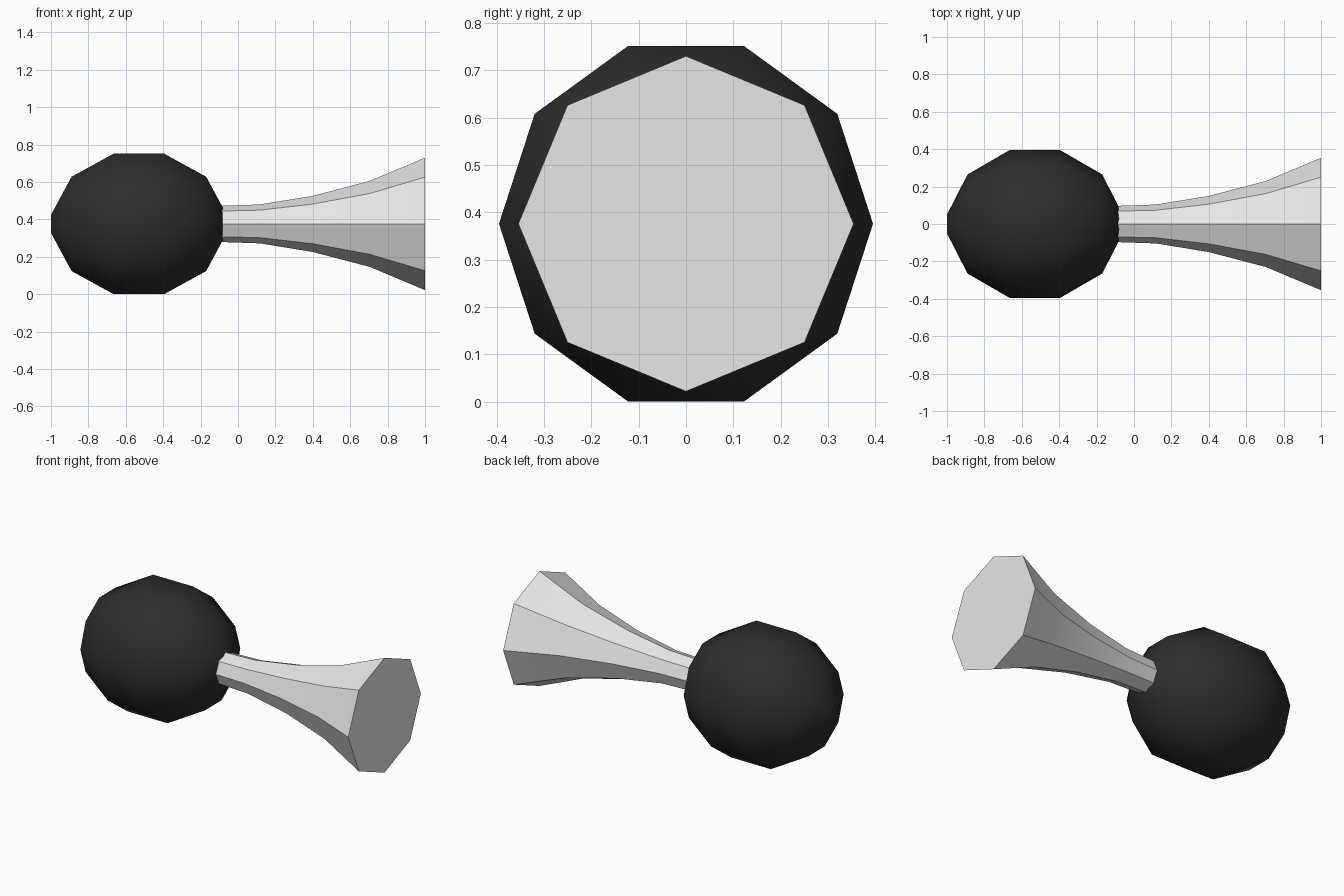
import bpy, math

if "Cube" in bpy.data.objects:
    bpy.data.objects.remove(bpy.data.objects["Cube"])

AXIS_Z = 0.376


def material(name, value):
    m = bpy.data.materials.new(name)
    m.diffuse_color = (value, value, value, 1)
    m.use_nodes = True
    m.node_tree.nodes["Principled BSDF"].inputs["Base Color"].default_value = m.diffuse_color
    return m


def lathe_x(name, profile, sides, mat, angle):
    """Revolve (x, radius) points around the x axis, closing both ends."""
    verts, faces = [], []
    for x, r in profile:
        for k in range(sides):
            a = 2 * math.pi * k / sides
            verts.append((x, r * math.cos(a), AXIS_Z + r * math.sin(a)))
    for i in range(len(profile) - 1):
        for k in range(sides):
            n = (k + 1) % sides
            a, b = i * sides, (i + 1) * sides
            faces.append((a + k, a + n, b + n, b + k))
    last = (len(profile) - 1) * sides
    faces.append(tuple(reversed(range(sides))))
    faces.append(tuple(range(last, last + sides)))
    me = bpy.data.meshes.new(name)
    me.from_pydata(verts, [], faces)
    me.materials.append(mat)
    ob = bpy.data.objects.new(name, me)
    bpy.context.collection.objects.link(ob)
    # smooth shading that keeps the steeper edges sharp
    bpy.ops.object.select_all(action='DESELECT')
    ob.select_set(True)
    bpy.context.view_layer.objects.active = ob
    bpy.ops.object.shade_smooth_by_angle(angle=math.radians(angle))
    return ob


black = material("black_rubber", 0.027)
white = material("off_white", 0.8)

# squeeze bulb: ten-sided rounded body, symmetric along x
half = [(0.47, 0.05), (0.36, 0.265), (0.135, 0.395)]
bulb = [(-0.53 - d, r) for d, r in half] + [(-0.53 + d, r) for d, r in reversed(half)]
lathe_x("bulb", bulb, 10, black, 80)

# flared eight-sided horn
horn = [(-0.086, 0.097), (0.117, 0.104), (0.40, 0.15), (0.705, 0.23), (1.0, 0.354)]
lathe_x("horn", horn, 8, white, 30)
